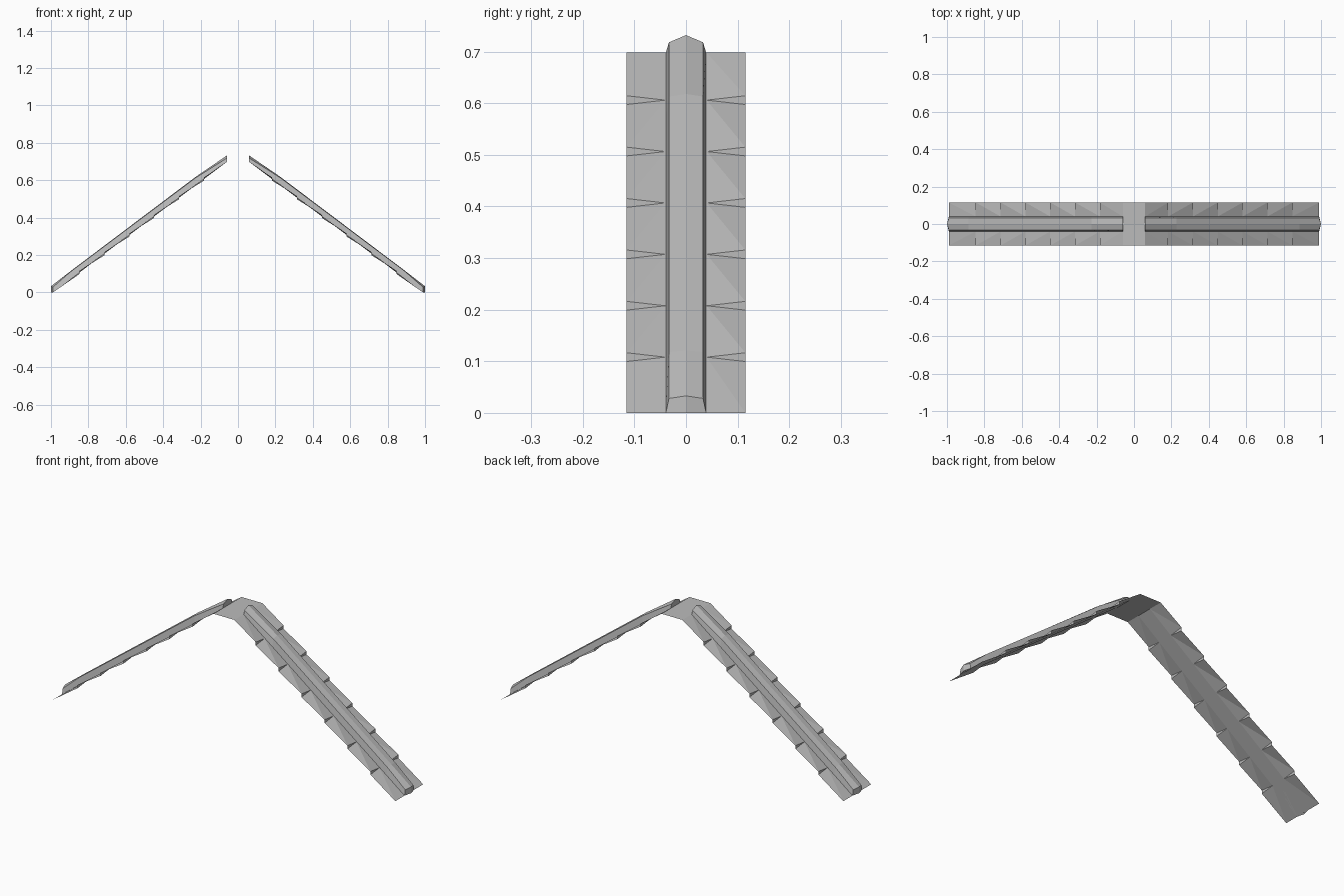
import bpy, bmesh

if "Cube" in bpy.data.objects:
    bpy.data.objects.remove(bpy.data.objects["Cube"], do_unlink=True)

grey = bpy.data.materials.new("stone grey")
grey.use_nodes = True
colour = (0.5, 0.5, 0.5, 1)
grey.diffuse_color = colour
grey.node_tree.nodes["Principled BSDF"].inputs["Base Color"].default_value = colour

X_LOW, X_TOP, Z_TOP = 0.99, 0.06, 0.698
HALF, INNER, STEP = 0.115, 0.04, 0.0085


def x_at(z):
    """Position along the slope for a given height."""
    return X_LOW + (X_TOP - X_LOW) * z / Z_TOP


def make(name, faces, fix_normals=False):
    bm = bmesh.new()
    for face in faces:
        bm.faces.new([bm.verts.new(p) for p in face])
    bmesh.ops.remove_doubles(bm, verts=bm.verts, dist=0.0002)
    if fix_normals:
        bmesh.ops.recalc_face_normals(bm, faces=bm.faces)
    mesh = bpy.data.meshes.new(name)
    bm.to_mesh(mesh)
    bm.free()
    mesh.materials.append(grey)
    obj = bpy.data.objects.new(name, mesh)
    bpy.context.collection.objects.link(obj)
    return obj


def mirrored(faces, axis):
    flip = lambda p: tuple(-c if i == axis else c for i, c in enumerate(p))
    return [[flip(p) for p in reversed(f)] for f in faces]


# Stepped shingles: hinged on a straight inner line, saw-toothed at the outer edge
levels = [0] + [0.108 + 0.0996 * i for i in range(6)] + [Z_TOP]
shingles = []
for i, (low, high) in enumerate(zip(levels, levels[1:])):
    first, last = i == 0, i == len(levels) - 2
    lo_out = (x_at(low), HALF, low + (0 if first else STEP))
    hi_out = (x_at(high), HALF, high - (0 if last else STEP))
    lo_in, hi_in = (x_at(low), INNER, low), (x_at(high), INNER, high)
    shingles += [[lo_out, hi_out, hi_in], [lo_out, hi_in, lo_in]]
    if not last:
        shingles.append([hi_in, hi_out, (x_at(high), HALF, high + STEP)])
shingles += mirrored(shingles, 1)

# Flat strip beneath the ridge beam
strip = [[(X_LOW, -INNER, 0), (X_LOW, INNER, 0),
          (X_TOP, INNER, Z_TOP), (X_TOP, -INNER, Z_TOP)]]


# Five-sided beam, a little taller between its two tapered ends
def section(z, side, ridge, nose=0):
    x = x_at(z)
    return [(x, -0.039, z), (x, -0.033, z + side), (x + nose, 0, z + ridge),
            (x, 0.033, z + side), (x, 0.039, z), (x + nose, 0, z)]


rings = [section(0, 0.028, 0.033, 0.01), section(0.078, 0.04, 0.043),
         section(0.573, 0.04, 0.045), section(Z_TOP, 0.02, 0.034)]
beam = [[a[i], a[(i + 1) % 6], b[(i + 1) % 6], b[i]]
        for a, b in zip(rings, rings[1:]) for i in range(6)]
for ring in (rings[0], rings[-1]):
    beam += [[ring[0], ring[1], ring[2], ring[5]], [ring[5], ring[2], ring[3], ring[4]]]

for side in ("left", "right"):
    place = (lambda f: f) if side == "left" else (lambda f: mirrored(f, 0))
    make(side + "_shingles", place(shingles + strip))
    make(side + "_ridge_beam", place(beam), True)

# Level cap joining the two slopes
make("top_cap", [[(-X_TOP, -HALF, Z_TOP), (X_TOP, -HALF, Z_TOP),
                  (X_TOP, HALF, Z_TOP), (-X_TOP, HALF, Z_TOP)]])
